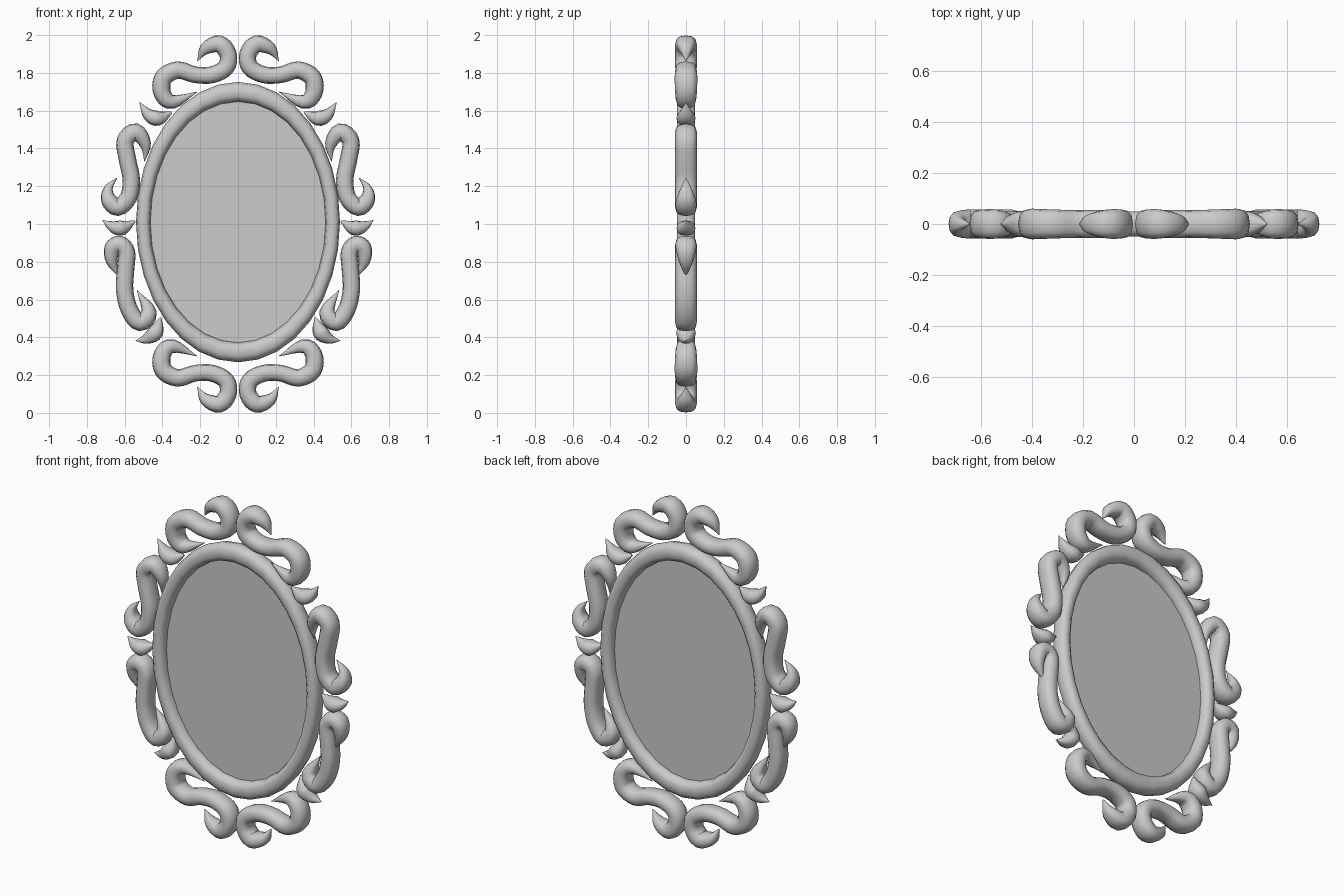
import bpy, bmesh, math
from mathutils import Vector

if "Cube" in bpy.data.objects:
    bpy.data.objects.remove(bpy.data.objects["Cube"])

N = 12  # sides of the carved section


def finish(name, bm, angle=50):
    bmesh.ops.recalc_face_normals(bm, faces=bm.faces)
    me = bpy.data.meshes.new(name)
    bm.to_mesh(me)
    bm.free()
    ob = bpy.data.objects.new(name, me)
    bpy.context.collection.objects.link(ob)
    bpy.ops.object.select_all(action='DESELECT')
    ob.select_set(True)
    bpy.context.view_layer.objects.active = ob
    bpy.ops.object.shade_smooth_by_angle(angle=math.radians(angle))
    return ob


def catmull(pts, steps=4):
    # smooth path through (x, z, size) points
    p = [Vector(q) for q in pts]
    p = [2 * p[0] - p[1]] + p + [2 * p[-1] - p[-2]]
    out = []
    for i in range(1, len(p) - 2):
        a, b, c, d = p[i - 1:i + 3]
        for k in range(steps):
            t = k / steps
            out.append(0.5 * (2 * b + (c - a) * t + (2 * a - 5 * b + 4 * c - d) * t * t
                              + (3 * b - a - 3 * c + d) * t ** 3))
    return out + [p[-2]]


def section(t):
    # squarish rounded section: (across, depth)
    sq = lambda v: math.copysign(abs(v) ** 0.8, v)
    return sq(math.cos(t)), sq(math.sin(t))


def sweep(name, pts, sx, sz, width=0.046, depth=0.057):
    # carved scroll, tapering with the third value of each point
    path = catmull(pts)
    bm = bmesh.new()
    rings = []
    for i, q in enumerate(path):
        d = path[min(i + 1, len(path) - 1)] - path[max(i - 1, 0)]
        n = Vector((-d.y, d.x)).normalized()
        s = max(q.z, 0.02)
        ring = []
        for k in range(N):
            u, v = section(math.tau * k / N)
            x, z = q.x + n.x * u * width * s, q.y + n.y * u * width * s
            ring.append(bm.verts.new((sx * x, v * depth * s, 1 + sz * (z - 1))))
        rings.append(ring)
    for a, b in zip(rings, rings[1:]):
        for k in range(N):
            bm.faces.new((a[k], a[(k + 1) % N], b[(k + 1) % N], b[k]))
    bm.faces.new(rings[0])
    bm.faces.new(rings[-1])
    return finish(name, bm)


# oval rim
SEG = 32
bm = bmesh.new()
profile = [section(math.tau * k / 10) for k in range(10)]
rings = []
for i in range(SEG):
    a = math.tau * i / SEG
    rings.append([bm.verts.new(((0.502 + 0.038 * u) * math.cos(a), 0.05 * v,
                                1.01 + (0.69 + 0.052 * u) * math.sin(a))) for u, v in profile])
for i in range(SEG):
    a, b = rings[i], rings[(i + 1) % SEG]
    for k in range(10):
        bm.faces.new((a[k], a[(k + 1) % 10], b[(k + 1) % 10], b[k]))
finish("oval_rim", bm)

# mirror pane
bm = bmesh.new()
bmesh.ops.create_circle(bm, cap_ends=True, segments=SEG, radius=1)
for v in bm.verts:
    v.co = Vector((0.485 * v.co.x, 0, 1.01 + 0.665 * v.co.y))
finish("mirror_pane", bm)

# scrolls: x, z, size
crest = [(.216, 1.862, 0), (.172, 1.928, .7), (.10, 1.953, 1), (.053, 1.90, 1), (.063, 1.83, 1),
         (.137, 1.79, .97), (.227, 1.79, .95), (.32, 1.815, 1), (.396, 1.773, 1.05),
         (.40, 1.69, 1), (.343, 1.647, .8), (.216, 1.70, 0)]
upper = [(.495, 1.33, 0), (.49, 1.42, .65), (.54, 1.487, 1), (.597, 1.44, 1), (.585, 1.34, 1),
         (.565, 1.235, 1), (.58, 1.14, 1), (.638, 1.088, 1), (.685, 1.13, .9), (.685, 1.19, .5),
         (.64, 1.245, 0)]
lower = [(.63, .72, 0), (.668, .80, .65), (.665, .87, .95), (.625, .892, 1), (.59, .85, 1),
         (.595, .76, 1), (.60, .65, 1), (.575, .545, 1), (.52, .478, 1), (.472, .535, .9),
         (.535, .65, 0)]
# small leaves between scrolls
leaf_up = [(.522, 1.645, 0), (.475, 1.58, .7), (.42, 1.56, .85), (.35, 1.592, .1)]
leaf_mid = [(.718, 1.02, 0), (.665, .987, .65), (.612, .98, .85), (.545, 1.015, .1)]
leaf_low = [(.543, .382, 0), (.485, .392, .6), (.435, .43, .9), (.41, .505, .1)]

for side, sx in (("right", 1), ("left", -1)):
    sweep("crest_scroll_" + side, crest, sx, 1)
    sweep("foot_scroll_" + side, crest, sx, -1)
    sweep("upper_side_scroll_" + side, upper, sx, 1)
    sweep("lower_side_scroll_" + side, lower, sx, 1)
    sweep("upper_leaf_" + side, leaf_up, sx, 1)
    sweep("middle_leaf_" + side, leaf_mid, sx, 1)
    sweep("lower_leaf_" + side, leaf_low, sx, 1)
